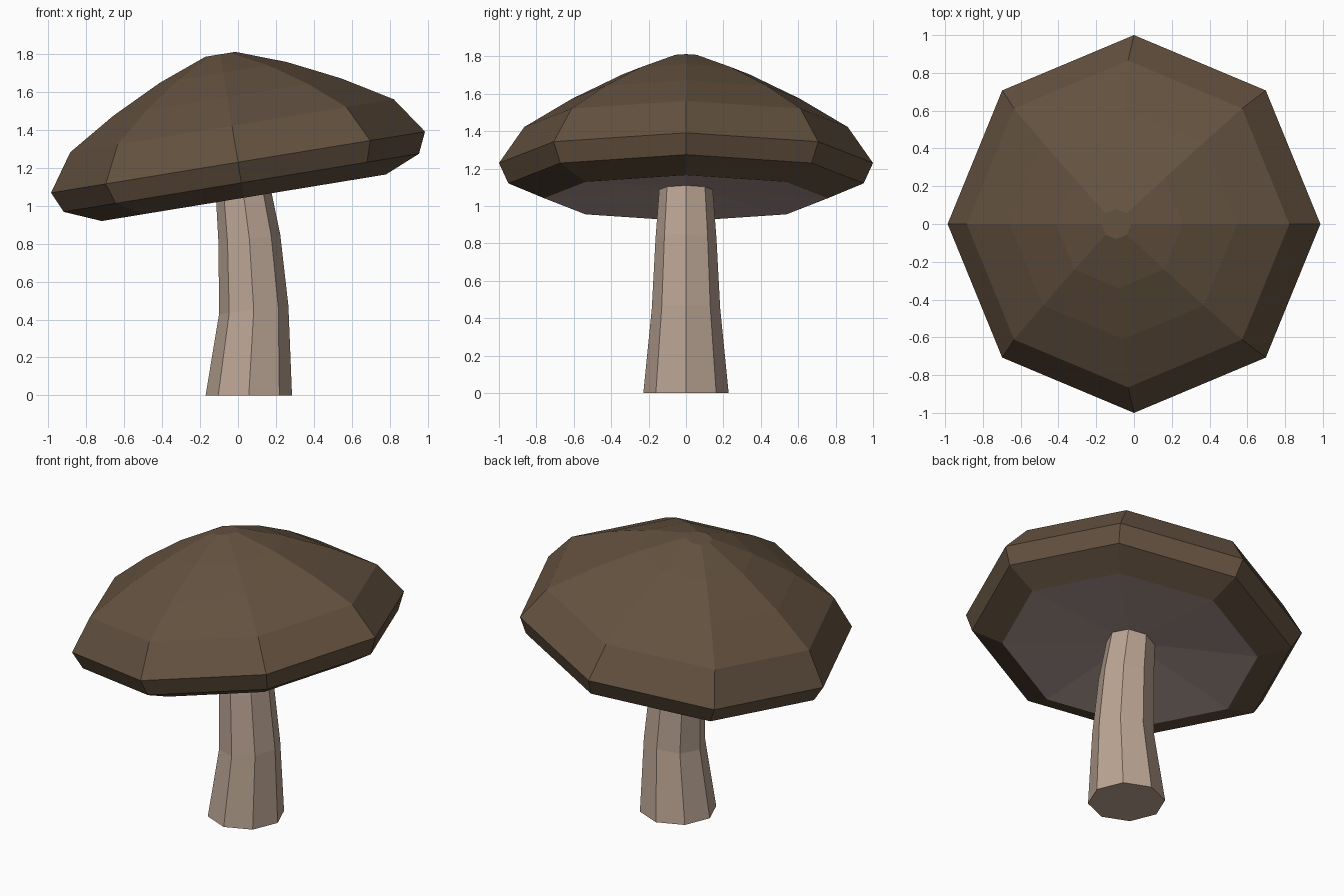
import bpy
import bmesh
from math import cos, sin, pi, radians
from mathutils import Matrix, Vector

SIDES = 8

cube = bpy.data.objects.get("Cube")
if cube:
    bpy.data.objects.remove(cube, do_unlink=True)


def material(name, rgb):
    mat = bpy.data.materials.new(name)
    mat.use_nodes = True
    mat.diffuse_color = (*rgb, 1)
    bsdf = mat.node_tree.nodes["Principled BSDF"]
    bsdf.inputs["Base Color"].default_value = (*rgb, 1)
    bsdf.inputs["Roughness"].default_value = 0.9
    return mat


def ring(radius, height, x=0, slope=0):
    """One octagon, optionally shifted along x and leaning up towards +x."""
    points = []
    for i in range(SIDES):
        a = 2 * pi * i / SIDES
        dx = radius * cos(a)
        points.append(Vector((x + dx, radius * sin(a), height + slope * dx)))
    return points


def loft(name, rings, mat, matrix=None, close_start=False, close_end=False):
    """Skin a stack of octagons, listed bottom to top, with flat faces."""
    bm = bmesh.new()
    loops = [[bm.verts.new(p) for p in r] for r in rings]
    for low, high in zip(loops, loops[1:]):
        for i in range(SIDES):
            j = (i + 1) % SIDES
            bm.faces.new((low[i], low[j], high[j], high[i]))
    if close_start:
        bm.faces.new(loops[0][::-1])
    if close_end:
        bm.faces.new(loops[-1])
    return finish(name, bm, mat, matrix)


def finish(name, bm, mat, matrix=None):
    mesh = bpy.data.meshes.new(name)
    if matrix:
        bm.transform(matrix)
    bm.to_mesh(mesh)
    bm.free()
    mesh.materials.append(mat)
    obj = bpy.data.objects.new(name, mesh)
    bpy.context.collection.objects.link(obj)
    return obj


cap_brown = material("cap brown", (0.127, 0.084, 0.051))
stem_beige = material("stem beige", (0.497, 0.376, 0.296))
gill_grey = material("gill greyish beige", (0.456, 0.352, 0.319))

# Stem: tapered and bent towards -x, its top buried in the cap
stem_rings = [
    ring(0.228, 0, 0.057),
    ring(0.183, 0.45, 0.083, 0.12),
    ring(0.163, 0.825, 0.06, 0.14),
    ring(0.14, 1.13, 0.02, 0.16),
]
loft("stem", stem_rings, stem_beige, close_start=True, close_end=True)

# Cap: faceted dome with a rolled-under rim, tilted up towards +x
tilt = Matrix.Translation((0, 0, 1.23)) @ Matrix.Rotation(radians(-9.3), 4, "Y")
cap_profile = [(0.76, -0.19), (0.95, -0.11), (1.0, 0), (0.865, 0.195),
               (0.61, 0.348), (0.34, 0.48), (0.08, 0.577)]
loft("cap", [ring(r, h) for r, h in cap_profile], cap_brown, tilt, close_end=True)

# Gills: shallow hollow cone closing the underside of the cap
bm = bmesh.new()
edge = [bm.verts.new(p) for p in ring(0.76, -0.19)]
apex = bm.verts.new((0, 0, -0.135))
for i in range(SIDES):
    bm.faces.new((edge[(i + 1) % SIDES], edge[i], apex))
finish("gills", bm, gill_grey, tilt)
